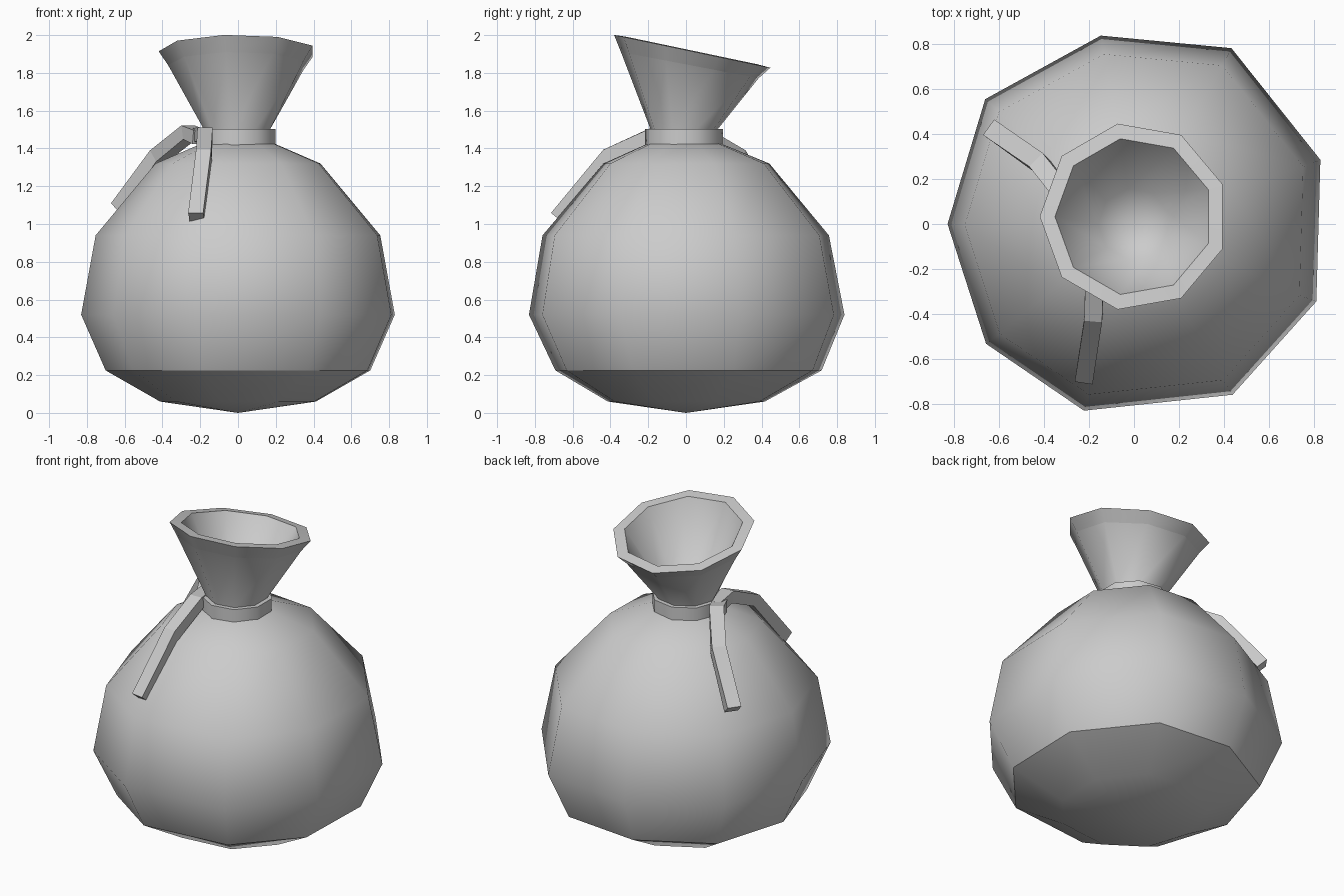
import bpy, bmesh, math
from mathutils import Vector

if "Cube" in bpy.data.objects:
    bpy.data.objects.remove(bpy.data.objects["Cube"])

# Slightly irregular nine-sided outline: (angle in degrees, radius factor)
OUTLINE = [(19, 1.015), (61, 1.035), (100, .985), (140, 1.0), (180, .96),
           (219, .98), (255, .995), (300, 1.015), (337, 1.02)]
REGULAR = [(20 + 40 * k, 1) for k in range(9)]


def finish(bm, name):
    bmesh.ops.recalc_face_normals(bm, faces=bm.faces)
    me = bpy.data.meshes.new(name)
    bm.to_mesh(me)
    bm.free()
    ob = bpy.data.objects.new(name, me)
    bpy.context.collection.objects.link(ob)
    return ob


def lathe(name, rings, outline, sharp=(), cap_z=None, closed=False):
    """Skin rings of (radius, z, centre y, tilt); cap ends with points at cap_z."""
    bm = bmesh.new()
    loops = []
    for r, z, cy, tilt in rings:
        loop = []
        for a, f in outline:
            x = r * f * math.cos(math.radians(a))
            y = r * f * math.sin(math.radians(a)) + cy
            loop.append(bm.verts.new((x, y, z + tilt * y)))
        loops.append(loop)
    n = len(outline)
    pairs = list(zip(loops, loops[1:]))
    if closed:
        pairs.append((loops[-1], loops[0]))
    for a, b in pairs:
        for i in range(n):
            j = (i + 1) % n
            bm.faces.new((a[i], a[j], b[j], b[i]))
    if cap_z:
        for loop, z, cy in ((loops[0], cap_z[0], 0), (loops[-1], cap_z[1], rings[-1][2])):
            c = bm.verts.new((0, cy, z))
            for i in range(n):
                bm.faces.new((loop[i], loop[(i + 1) % n], c))
    for f in bm.faces:
        f.smooth = True
    for k in sharp:
        for i in range(n):
            bm.edges.get((loops[k][i], loops[k][(i + 1) % n])).smooth = False
    return finish(bm, name)


def strap(name, path, width, thick):
    """Rectangular strip swept along a path."""
    bm = bmesh.new()
    pts = [Vector(p) for p in path]
    prev = None
    for i, p in enumerate(pts):
        t = (pts[min(i + 1, len(pts) - 1)] - pts[max(i - 1, 0)]).normalized()
        side = t.cross(Vector((0, 0, 1))).normalized()
        up = side.cross(t)
        loop = [bm.verts.new(p + side * (sx * width / 2) + up * (sz * thick / 2))
                for sx, sz in ((-1, -1), (1, -1), (1, 1), (-1, 1))]
        if prev:
            for k in range(4):
                m = (k + 1) % 4
                bm.faces.new((prev[k], prev[m], loop[m], loop[k]))
        else:
            bm.faces.new(loop)
        prev = loop
    bm.faces.new(prev)
    return finish(bm, name)


# Rounded sack with a crisp edge around the base
lathe("sack_body", [(.43, .06, 0, 0), (.73, .225, .01, 0), (.865, .52, 0, 0),
                    (.785, .94, -.005, 0), (.455, 1.32, 0, 0), (.19, 1.43, -.01, 0)],
      OUTLINE, sharp=(1,), cap_z=(0, 1.44))

# Tie band around the neck
lathe("tie_band", [(.21, 1.415, -.01, 0), (.21, 1.503, -.01, 0),
                   (.165, 1.503, -.01, 0), (.165, 1.415, -.01, 0)],
      REGULAR, sharp=(0, 1, 2, 3), closed=True)

# Flared, tilted mouth with thick rim and hollow funnel
lathe("sack_mouth", [(.18, 1.43, -.01, 0), (.18, 1.5, -.01, 0),
                     (.37, 1.845, .02, -.19), (.42, 1.921, .033, -.21),
                     (.352, 1.925, .033, -.21), (.16, 1.57, 0, 0)],
      REGULAR, sharp=(2, 3, 4), cap_z=(1.43, 1.54))

# Two loose tie ends meeting at the side of the neck
strap("front_tie_end", [(-.20, .0, 1.47), (-.175, -.17, 1.475), (-.18, -.41, 1.365),
                        (-.22, -.68, 1.035)], .08, .075)
strap("back_tie_end", [(-.20, -.06, 1.46), (-.26, .06, 1.485), (-.42, .27, 1.36),
                       (-.625, .415, 1.085)], .085, .075)
